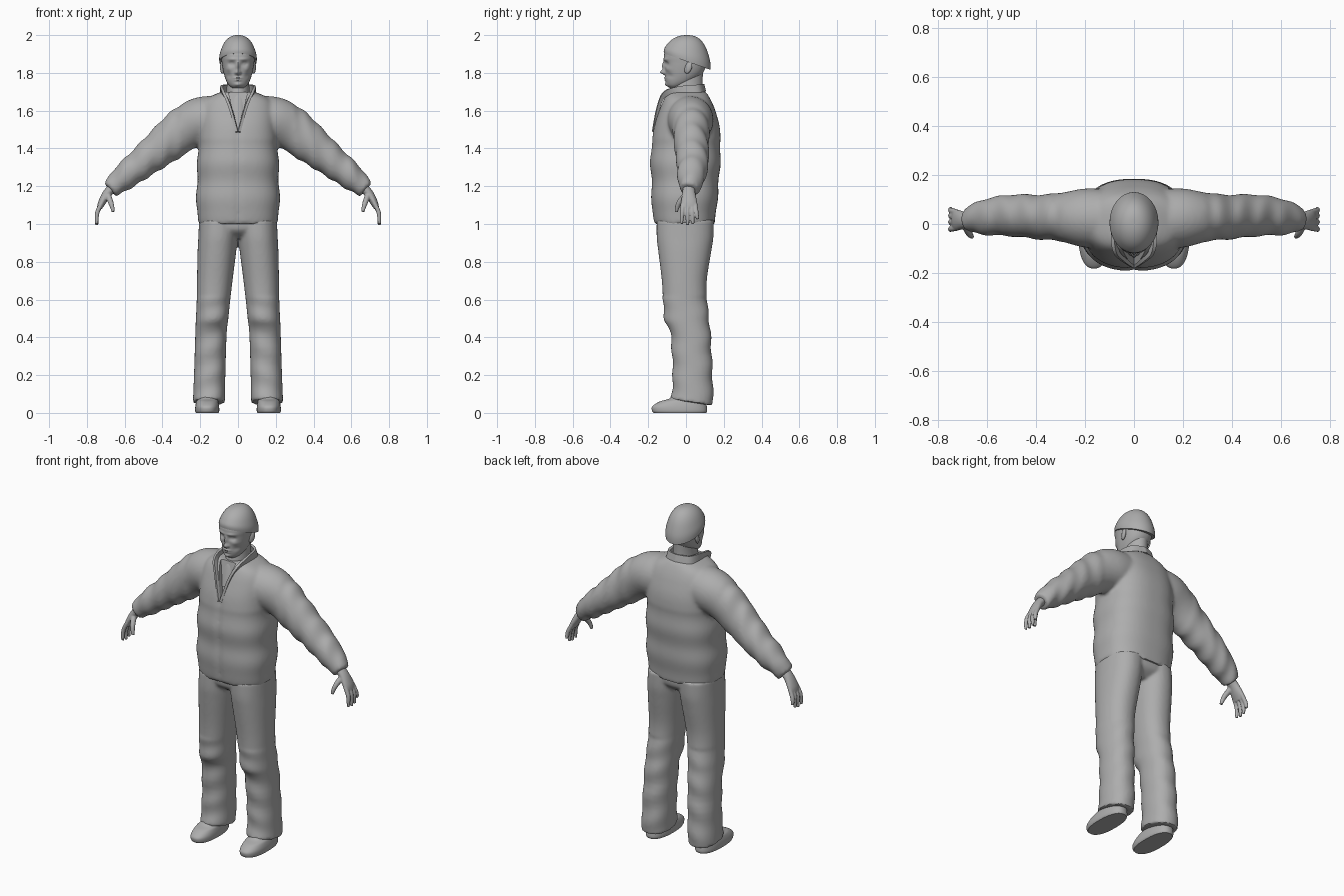
import bpy, bmesh, math
from mathutils import Vector

if "Cube" in bpy.data.objects:
    bpy.data.objects.remove(bpy.data.objects["Cube"])

grey = bpy.data.materials.new("plain_grey")
grey.use_nodes = True
grey.diffuse_color = (0.42, 0.42, 0.42, 1)
grey.node_tree.nodes["Principled BSDF"].inputs["Base Color"].default_value = grey.diffuse_color
SIDES = (1, -1)
parts = []


def spline(points, k):
    """Smooth curve through tuples of any length."""
    out = []
    last = len(points) - 1
    for i in range(last):
        quad = [points[min(max(i + d, 0), last)] for d in (-1, 0, 1, 2)]
        for j in range(k):
            t = j / k
            out.append([b + t * (c - a) / 2 + t * t * (a - 2.5 * b + 2 * c - d / 2)
                        + t ** 3 * (3 * (b - c) + d - a) / 2 for a, b, c, d in zip(*quad)])
    return out + [list(points[-1])]


def circle(n, power=2):
    def soft(v):
        return math.copysign(abs(v) ** (2 / power), v)
    turns = [math.tau * i / n for i in range(n)]
    return [(soft(math.cos(a)), soft(math.sin(a))) for a in turns]


def slices(stations, side=1, power=2, n=48, k=6):
    """Level rings from (height, centre x, front, back, half width)."""
    return [[(side * (cx + w * c), (f + b) / 2 + (b - f) / 2 * s, z) for c, s in circle(n, power)]
            for z, cx, f, b, w in spline(stations, k)]


def tube(stations, side=1, n=24, k=5):
    """Rings across a path from (x, y, z, depth radius, height radius)."""
    path = spline(stations, k)
    rings = []
    for i, (x, y, z, ru, rv) in enumerate(path):
        t = Vector(path[min(i + 1, len(path) - 1)][:3]) - Vector(path[max(i - 1, 0)][:3])
        v = t.cross(Vector((0, 1, 0))).normalized()
        u = v.cross(t).normalized()
        ring = [Vector((x, y, z)) + u * ru * c + v * rv * s for c, s in circle(n)]
        rings.append([(side * p.x, p.y, p.z) for p in ring])
    return rings


def loft(bm, rings, closed=True):
    rows = [[bm.verts.new(p) for p in ring] for ring in rings]
    n = len(rows[0])
    for lower, upper in zip(rows, rows[1:]):
        for i in range(n if closed else n - 1):
            j = (i + 1) % n
            bm.faces.new((lower[i], lower[j], upper[j], upper[i]))
    if closed:
        bm.faces.new(rows[0])
        bm.faces.new(rows[-1])


def make(name, bm, voxel=0, passes=4, cutter=None, thick=0, shape=None):
    """Finish a part: reshape, blend overlapping shells, carve, bake."""
    if shape:
        for v in bm.verts:
            shape(v.co)
    bmesh.ops.recalc_face_normals(bm, faces=bm.faces)
    mesh = bpy.data.meshes.new(name)
    bm.to_mesh(mesh)
    bm.free()
    obj = bpy.data.objects.new(name, mesh)
    bpy.context.collection.objects.link(obj)
    mesh.materials.append(grey)
    if voxel:
        blend = obj.modifiers.new("blend", "REMESH")
        blend.mode, blend.voxel_size = "VOXEL", voxel
        relax = obj.modifiers.new("relax", "SMOOTH")
        relax.factor, relax.iterations = 0.5, passes
    if cutter:
        carve = obj.modifiers.new("carve", "BOOLEAN")
        carve.operation, carve.object = "DIFFERENCE", cutter
    if thick:
        solid = obj.modifiers.new("thickness", "SOLIDIFY")
        solid.thickness, solid.offset = thick, 0
    if obj.modifiers:
        graph = bpy.context.evaluated_depsgraph_get()
        baked = bpy.data.meshes.new_from_object(obj.evaluated_get(graph))
        obj.modifiers.clear()
        obj.data = baked
        if not baked.materials:
            baked.materials.append(grey)
    parts.append(obj)
    return obj


def bell(v, centre, width):
    return math.exp(-((v - centre) / width) ** 2)


# Neckline cutter
bm = bmesh.new()
loft(bm, [[(-0.06, -0.3, 1.74), (0.06, -0.3, 1.74), (0, -0.3, 1.48)],
          [(-0.06, -0.08, 1.74), (0.06, -0.08, 1.74), (0, -0.14, 1.48)]])
neckline = make("neckline_cutter", bm)
neckline.hide_render = True
parts.remove(neckline)


# Padded jacket with quilted body, sleeves and zip seam
def quilt(co):
    if abs(co.x) < 0.24 and co.z < 1.43:
        swell = 1 + 0.018 * math.cos(math.tau * (co.z - 1.14) / 0.18)
        co.x *= swell
        co.y *= swell
    if co.y < -0.08:
        co.y += 0.007 * bell(co.x, 0, 0.009)
    if abs(co.x) > 0.3:
        co.z += 0.005 * math.sin(abs(co.x) * 75)
        co.y += 0.003 * math.sin(abs(co.x) * 60)


bm = bmesh.new()
loft(bm, slices([(1, 0, -0.167, 0.152, 0.208), (1.06, 0, -0.18, 0.16, 0.218),
                 (1.2, 0, -0.183, 0.172, 0.218), (1.35, 0, -0.188, 0.182, 0.213),
                 (1.5, 0, -0.172, 0.18, 0.207), (1.6, 0, -0.142, 0.155, 0.2),
                 (1.66, 0, -0.118, 0.13, 0.17), (1.7, 0, -0.1, 0.105, 0.09)],
                power=2.5, n=96, k=8))
for s in SIDES:
    loft(bm, tube([(0.1, 0.02, 1.56, 0.12, 0.12), (0.2, 0.025, 1.545, 0.12, 0.125),
                   (0.29, 0.028, 1.5, 0.1, 0.115), (0.37, 0.028, 1.435, 0.092, 0.105),
                   (0.5, 0.035, 1.33, 0.085, 0.084), (0.6, 0.028, 1.25, 0.074, 0.07),
                   (0.655, 0.02, 1.2, 0.057, 0.054), (0.675, 0.017, 1.18, 0.048, 0.045)],
                  s, n=40, k=8))
make("jacket", bm, voxel=0.01, passes=5, cutter=neckline, shape=quilt)
bpy.data.objects.remove(neckline)

# Standing collar running down into the neckline
bm = bmesh.new()
seam = [(0.003, -0.168, 1.485), (0.034, -0.142, 1.6), (0.066, -0.108, 1.675),
        (0.088, -0.02, 1.688), (0.076, 0.068, 1.695), (0, 0.1, 1.7)]
rim = [(0.008, -0.178, 1.49), (0.046, -0.152, 1.625), (0.078, -0.117, 1.7),
       (0.087, -0.04, 1.728), (0.07, 0.058, 1.736), (0, 0.09, 1.74)]
for s in SIDES:
    loft(bm, [[(s * x, y, z) for x, y, z in spline(edge, 8)] for edge in (seam, rim)], closed=False)
bmesh.ops.remove_doubles(bm, verts=bm.verts, dist=0.001)
make("collar", bm, thick=0.014)

# Undershirt and neck
bm = bmesh.new()
loft(bm, slices([(1.56, 0, -0.13, 0.08, 0.08), (1.64, 0, -0.108, 0.09, 0.078),
                 (1.685, 0, -0.092, 0.09, 0.07), (1.69, 0, -0.08, 0.08, 0.06)]))
make("undershirt", bm)
bm = bmesh.new()
loft(bm, slices([(1.64, 0, -0.085, 0.088, 0.068), (1.7, 0, -0.08, 0.088, 0.062),
                 (1.76, 0, -0.068, 0.088, 0.058), (1.81, 0, -0.06, 0.09, 0.058)]))
make("neck", bm)

# Head: (x, height, spread x, spread height, forward push) for each feature
FEATURES = [(0, 1.835, 0.009, 0.025, 0.014), (0, 1.803, 0.011, 0.012, 0.024),
            (0.012, 1.8, 0.006, 0.007, 0.008), (0.034, 1.848, 0.016, 0.011, -0.014),
            (0.034, 1.848, 0.009, 0.006, 0.006), (0.03, 1.872, 0.025, 0.007, 0.006),
            (0, 1.773, 0.02, 0.005, 0.008), (0, 1.761, 0.016, 0.005, 0.007),
            (0, 1.737, 0.018, 0.011, 0.01), (0.05, 1.82, 0.015, 0.012, 0.005),
            (0.05, 1.785, 0.015, 0.015, -0.006)]


def sculpt(co):
    if co.y < -0.02:
        x, z = abs(co.x), co.z
        co.y -= sum(push * bell(x, fx, sx) * bell(z, fz, sz) for fx, fz, sx, sz, push in FEATURES)


bm = bmesh.new()
loft(bm, slices([(1.72, 0, -0.085, -0.03, 0.03), (1.735, 0, -0.099, 0, 0.048),
                 (1.76, 0, -0.107, 0.05, 0.063), (1.8, 0, -0.11, 0.09, 0.076),
                 (1.85, 0, -0.114, 0.11, 0.085), (1.9, 0, -0.115, 0.112, 0.088),
                 (1.95, 0, -0.09, 0.09, 0.07)], power=2.2, n=112, k=10))
make("head", bm, shape=sculpt)

# Ears
for s, label in zip(SIDES, ("left", "right")):
    bm = bmesh.new()
    bmesh.ops.create_uvsphere(bm, u_segments=20, v_segments=12, radius=1)

    def ear_shape(co):
        co.x, co.y, co.z = (s * (0.082 + 0.012 * co.x + 0.006 * co.y),
                            0.012 + 0.02 * co.y + 0.007 * co.z, 1.83 + 0.034 * co.z)
    make(label + "_ear", bm, shape=ear_shape)

# Knitted cap with a slanting rolled edge
bm = bmesh.new()
rings = []
steps = 24
for i in range(-1, steps):
    lat = max(i, 0) / steps * math.pi / 2
    size = 0.86 if i < 0 else math.cos(lat) ** 0.85 + 0.025 * bell(lat, 0.2, 0.2)
    ring = []
    for c, s in circle(64):
        y = 0.006 + 0.122 * s * size
        edge = 1.862 - 0.35 * y
        ring.append((0.098 * c * size, y, edge + (2 - edge) * math.sin(lat)))
    rings.append(ring)
loft(bm, rings)
make("cap", bm)


# Trousers
def crease(co):
    if co.z < 0.62:
        co.y += 0.004 * math.sin(45 * co.z + 14 * abs(co.x))
    co.z -= 0.2 * co.y * max(0, 1 - co.z / 0.25)


bm = bmesh.new()
loft(bm, slices([(0.925, 0, -0.09, 0.09, 0.1), (0.97, 0, -0.145, 0.138, 0.19),
                 (1.05, 0, -0.15, 0.14, 0.195)], power=2.4))
for s in SIDES:
    loft(bm, slices([(1.02, 0.1, -0.155, 0.147, 0.106), (0.93, 0.106, -0.155, 0.145, 0.104),
                     (0.85, 0.112, -0.146, 0.133, 0.102), (0.7, 0.123, -0.128, 0.11, 0.094),
                     (0.58, 0.131, -0.121, 0.112, 0.088), (0.5, 0.137, -0.116, 0.122, 0.086),
                     (0.42, 0.143, -0.083, 0.13, 0.083), (0.2, 0.15, -0.07, 0.141, 0.083),
                     (0.06, 0.154, -0.08, 0.143, 0.085)], s, power=2.2, k=8))
make("trousers", bm, voxel=0.009, shape=crease)

# Hands and shoes
FINGERS = [(-0.016, -0.024, 1), (0.008, 0.008, 0.993), (0.03, 0.036, 1), (0.048, 0.062, 1.025)]
for s, label in zip(SIDES, ("left", "right")):
    bm = bmesh.new()
    loft(bm, tube([(0.645, 0.015, 1.21, 0.031, 0.027), (0.69, 0.015, 1.165, 0.034, 0.024),
                   (0.72, 0.016, 1.115, 0.043, 0.02), (0.733, 0.017, 1.085, 0.039, 0.014)], s))
    for root, tip, low in FINGERS:
        loft(bm, tube([(0.722, root, 1.11, 0.012, 0.012), (0.745, (root + tip) / 2, 1.06, 0.012, 0.012),
                       (0.748, tip, low, 0.008, 0.008)], s, n=12))
    loft(bm, tube([(0.69, 0, 1.155, 0.017, 0.017), (0.672, -0.038, 1.11, 0.014, 0.014),
                   (0.66, -0.052, 1.065, 0.009, 0.009)], s, n=12))
    make(label + "_hand", bm, voxel=0.004, passes=3)
    bm = bmesh.new()
    loft(bm, slices([(0, 0.163, -0.172, 0.108, 0.06), (0.012, 0.163, -0.18, 0.112, 0.064),
                     (0.035, 0.163, -0.178, 0.11, 0.063), (0.06, 0.162, -0.14, 0.105, 0.058),
                     (0.078, 0.16, -0.085, 0.1, 0.052), (0.12, 0.157, -0.05, 0.095, 0.048)],
                    s, power=2.4))
    make(label + "_shoe", bm)

# Smooth shading with crisp edges
bpy.ops.object.select_all(action="DESELECT")
for part in parts:
    part.select_set(True)
bpy.context.view_layer.objects.active = parts[0]
bpy.ops.object.shade_smooth_by_angle(angle=math.radians(40))
